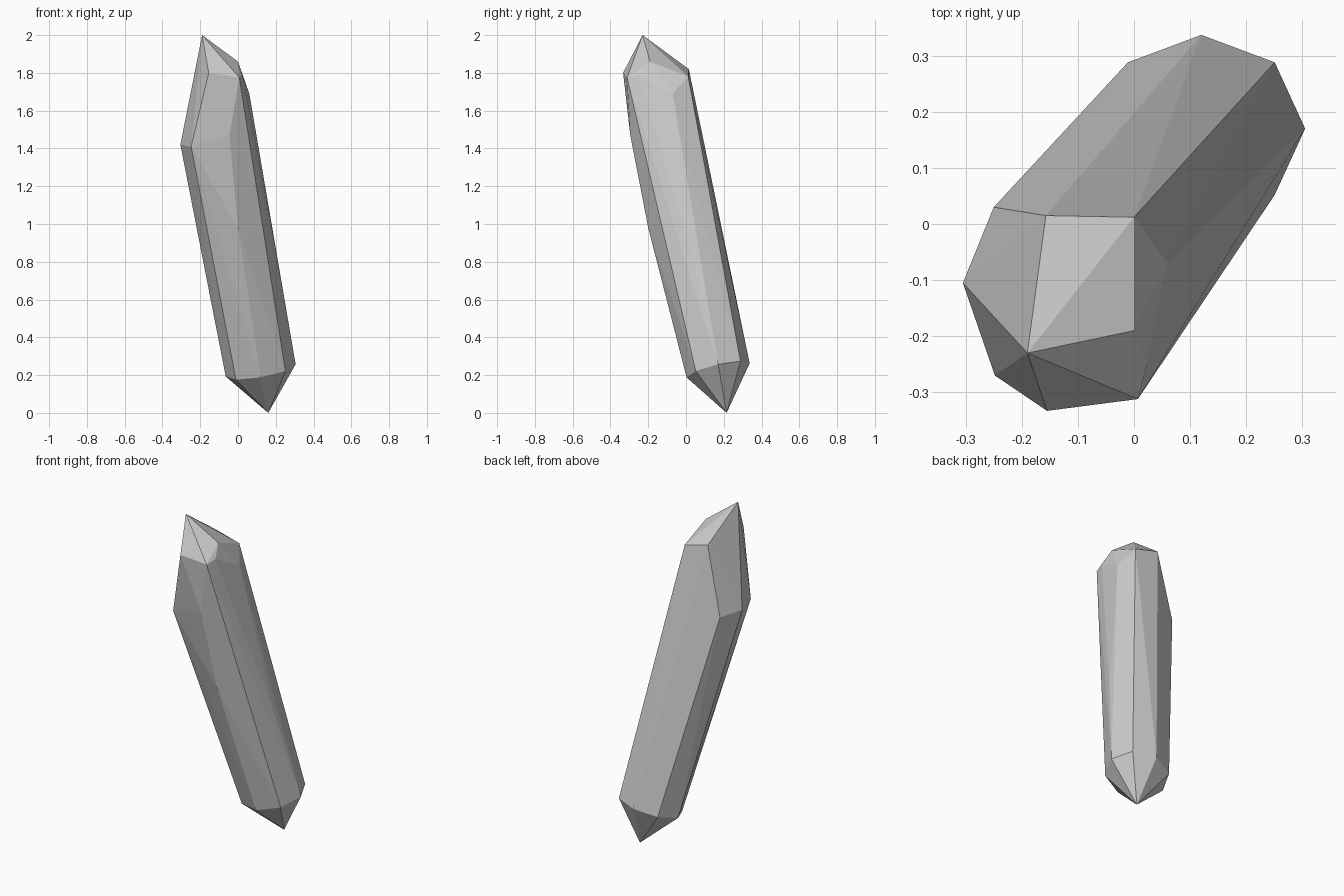
import bpy, bmesh, math

if "Cube" in bpy.data.objects:
    bpy.data.objects.remove(bpy.data.objects["Cube"])

bm = bmesh.new()

# lower shoulder: octagon tilted square to the leaning axis
cx, cy = 0.12, 0.17
for i in range(8):
    a = i * math.pi / 4
    dx, dy = 0.185 * math.cos(a), 0.167 * math.sin(a)
    bm.verts.new((cx + dx, cy + dy, 0.225 + 0.175 * dx + 0.2225 * dy))

# lower and upper tips
tips = [(0.16, 0.215, 0), (-0.19, -0.23, 2)]

# irregular upper shoulder, going round from the left
shoulder = [(-0.305, -0.105, 1.42), (-0.25, 0.03, 1.41), (-0.157, 0.015, 1.82),
            (0, 0.012, 1.78), (0.06, -0.07, 1.69), (0, -0.19, 1.86),
            (0.023, -0.25, 1.79), (0.007, -0.312, 1.775),
            (-0.155, -0.333, 1.80), (-0.248, -0.27, 1.41)]

# corners where the worn facets meet the long edges
chips = [(0, -0.2, 0.98), (-0.045, -0.295, 1.47), (0.21, 0.04, 0.81)]

for p in tips + shoulder + chips:
    bm.verts.new(p)

# flat-faced convex crystal
res = bmesh.ops.convex_hull(bm, input=bm.verts)
loose = [v for v in bm.verts if not v.link_faces]
bmesh.ops.delete(bm, geom=loose, context='VERTS')
bmesh.ops.recalc_face_normals(bm, faces=bm.faces)

mesh = bpy.data.meshes.new("crystal")
bm.to_mesh(mesh)
bm.free()
crystal = bpy.data.objects.new("crystal", mesh)
bpy.context.collection.objects.link(crystal)
